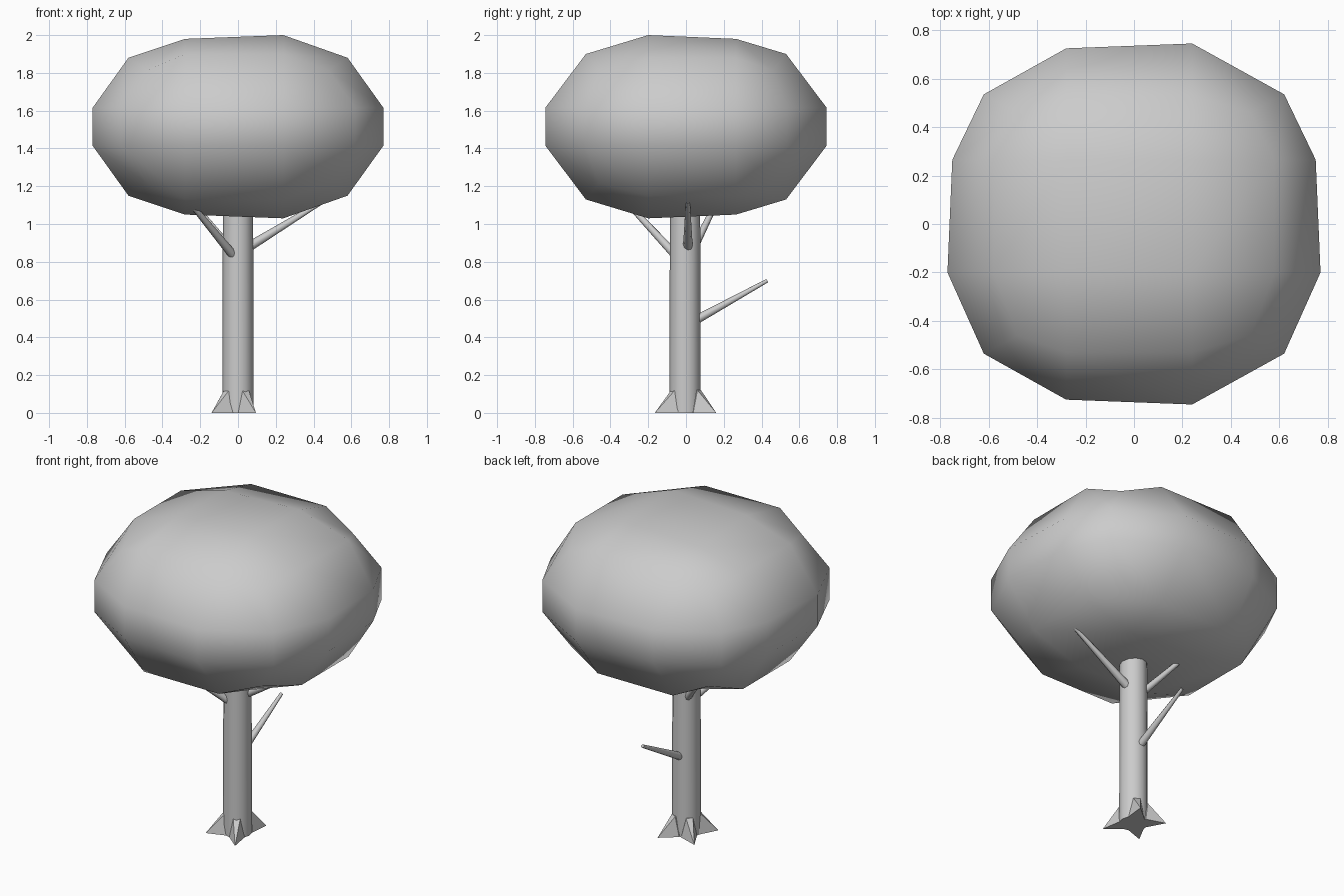
import bpy, bmesh
from math import atan2, cos, sin, pi
from mathutils import Vector

if "Cube" in bpy.data.objects:
    bpy.data.objects.remove(bpy.data.objects["Cube"])


def make_object(name, bm, angle=None):
    bmesh.ops.recalc_face_normals(bm, faces=bm.faces[:])
    mesh = bpy.data.meshes.new(name)
    bm.to_mesh(mesh)
    bm.free()
    ob = bpy.data.objects.new(name, mesh)
    bpy.context.collection.objects.link(ob)
    if angle is not None:
        bpy.ops.object.select_all(action='DESELECT')
        bpy.context.view_layer.objects.active = ob
        ob.select_set(True)
        bpy.ops.object.shade_smooth_by_angle(angle=angle)
    return ob


def tapered_rod(name, a, b, r1, r2, sides):
    a, b = Vector(a), Vector(b)
    bm = bmesh.new()
    bmesh.ops.create_cone(bm, cap_ends=True, segments=sides, radius1=r1,
                          radius2=r2, depth=(b - a).length)
    bmesh.ops.rotate(bm, verts=bm.verts, matrix=(b - a).to_track_quat('Z', 'Y').to_matrix())
    bmesh.ops.translate(bm, verts=bm.verts, vec=(a + b) / 2)
    return make_object(name, bm, pi / 4)


# canopy: cube cut into a 3 x 3 grid per side, rounded off by vertex type
bm = bmesh.new()
bmesh.ops.create_cube(bm, size=2)
bmesh.ops.subdivide_edges(bm, edges=bm.edges[:], cuts=2, use_grid_fill=True)
inner = [(-0.28, 0.24), (-0.20, 0.265), (-0.10, 0.10)]
full = (0.77, 0.745, 0.485)
edge = {(0, 1): (0.62, 0.535), (0, 2): (0.58, 0.365), (1, 2): (0.53, 0.385)}
corner = (0.48, 0.46, 0.30)
for v in bm.verts:
    c = v.co.copy()
    outer = tuple(i for i in range(3) if abs(c[i]) > 0.9)
    p = [inner[i][c[i] > 0] for i in range(3)]
    for n, i in enumerate(outer):
        if len(outer) == 1:
            size = full[i]
            if i != 0 and c.x < 0:
                size -= 0.02
            if i != 1 and c.y > 0:
                size -= 0.02
        elif len(outer) == 2:
            size = edge[outer][n]
        else:
            size = corner[i]
        p[i] = size if c[i] > 0 else -size
    v.co = Vector(p) + Vector((0, 0, 1.515))
make_object("canopy", bm, pi)

# trunk
tapered_rod("trunk", (0, -0.005, 0), (0, -0.005, 1.15), 0.083, 0.08, 12)

# branches
branches = [
    ("low_back_branch", (0, 0.04, 0.485), (0, 0.43, 0.70), 0.024, 0.010),
    ("front_left_branch", (-0.03, -0.06, 0.84), (-0.26, -0.32, 1.12), 0.024, 0.014),
    ("right_branch", (0.05, 0.01, 0.875), (0.45, 0.01, 1.12), 0.026, 0.011),
    ("back_left_branch", (-0.04, 0.04, 0.87), (-0.23, 0.155, 1.10), 0.022, 0.014),
]
for name, a, b, r1, r2 in branches:
    tapered_rod(name, a, b, r1, r2, 8)

# root flares: pointed wedges leaning on the trunk
for n, (x, y) in enumerate([(-0.14, -0.12), (0.085, 0.16), (0.095, -0.165), (-0.14, 0.118)]):
    t = atan2(y, x)
    bm = bmesh.new()
    pts = [(x, y, 0), (0, 0, 0), (0, 0, 0.12)]
    pts += [(0.082 * cos(t + d), 0.082 * sin(t + d), z) for d, z in
            ((-0.6, 0), (0.6, 0), (-0.25, 0.12), (0.25, 0.12))]
    for p in pts:
        bm.verts.new(p)
    bmesh.ops.convex_hull(bm, input=bm.verts[:])
    make_object(f"root_{n + 1}", bm)
